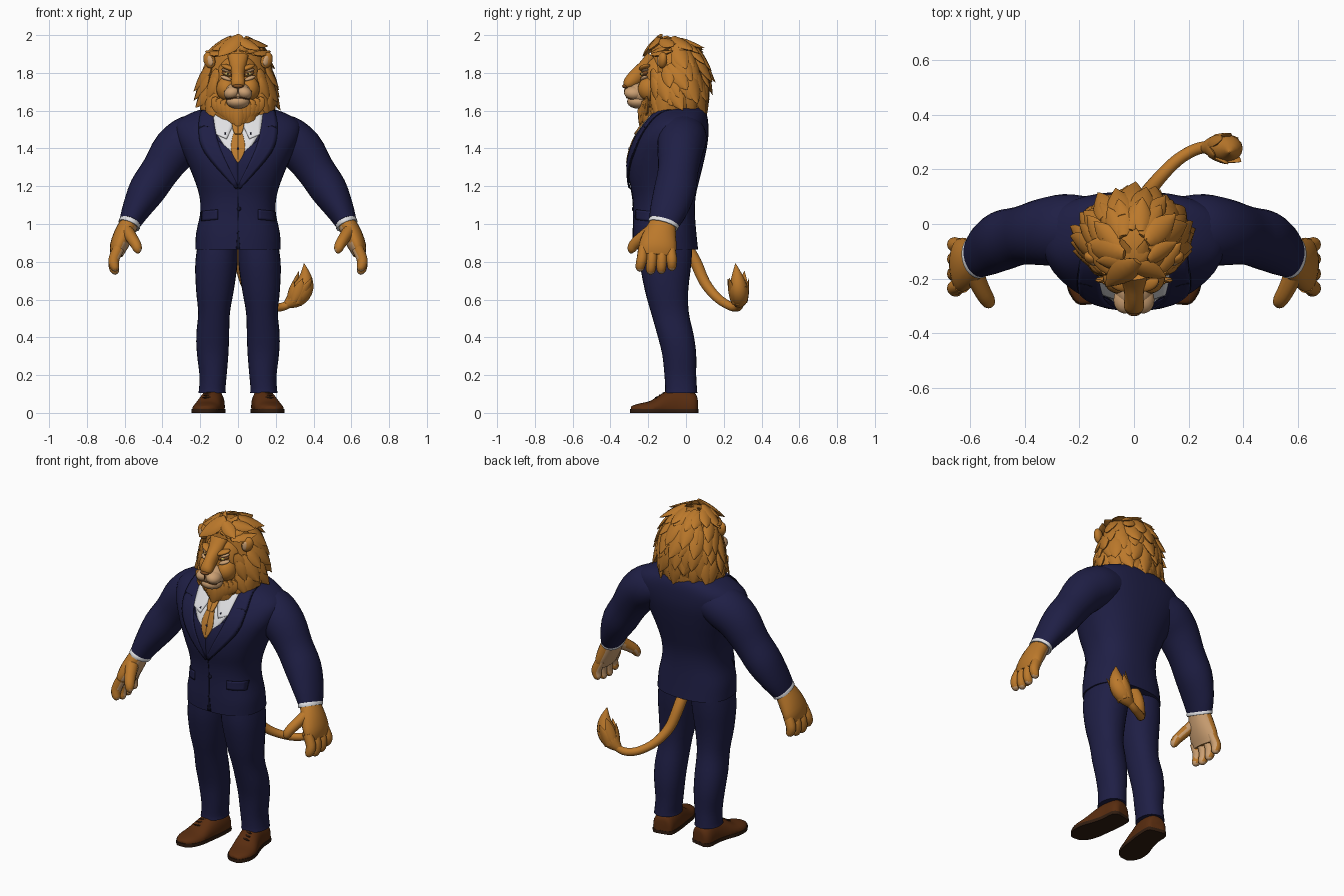
import bpy, bmesh, math, random
from mathutils import Vector, Euler
from mathutils.bvhtree import BVHTree

random.seed(4)
cube = bpy.data.objects.get("Cube")
if cube:
    bpy.data.objects.remove(cube, do_unlink=True)


def material(name, *rgb):
    m = bpy.data.materials.new(name)
    m.use_nodes = True
    m.diffuse_color = (*rgb, 1)
    m.node_tree.nodes["Principled BSDF"].inputs["Base Color"].default_value = (*rgb, 1)
    return m


FUR = material("golden fur", .5, .19, .024)
SHADE = material("brown fur", .22, .08, .018)
TAN = material("tan skin", .6, .35, .17)
NAVY = material("navy cloth", .0135, .0135, .06)
SEAM = material("dark seam", .006, .006, .022)
WHITE = material("white shirt", .75, .75, .77)
TIE = material("amber tie", .5, .2, .03)
LEATHER = material("brown leather", .1, .026, .005)
SOLE = material("dark sole", .03, .012, .005)
EYE = material("yellow eye", .6, .42, .1)


def finish(name, bm, mats, mirror=False, rule=None, angle=45, thick=0):
    bmesh.ops.recalc_face_normals(bm, faces=bm.faces)
    mesh = bpy.data.meshes.new(name)
    if rule:
        for f in bm.faces:
            f.material_index = rule(f.calc_center_median(), f.normal)
    bm.to_mesh(mesh)
    bm.free()
    ob = bpy.data.objects.new(name, mesh)
    bpy.context.collection.objects.link(ob)
    for m in mats:
        mesh.materials.append(m)
    bpy.ops.object.select_all(action='DESELECT')
    ob.select_set(True)
    bpy.context.view_layer.objects.active = ob
    bpy.ops.object.shade_smooth_by_angle(angle=math.radians(angle))
    if thick:
        s = ob.modifiers.new("thickness", 'SOLIDIFY')
        s.thickness, s.offset = thick, 0
    if mirror:
        ob.modifiers.new("mirror", 'MIRROR').use_mirror_merge = False
    return ob


def spline(rows, steps):
    """Catmull-Rom through rows of numbers."""
    rows = [Vector(r) for r in rows]
    out = []
    for i in range(len(rows) - 1):
        a, b, c, d = rows[max(i - 1, 0)], rows[i], rows[i + 1], rows[min(i + 2, len(rows) - 1)]
        for k in range(steps):
            t = k / steps
            out.append(b + (c - a) * (t / 2) + (a * 2 - b * 5 + c * 4 - d) * (t * t / 2)
                       + (b * 3 - a - c * 3 + d) * (t ** 3 / 2))
    return out + [rows[-1]]


def tube(bm, rows, ref=(1, 0, 0), n=20, p=2, steps=3, level=False, clamp=None):
    """Skin sections (x, y, z, radius along ref, other radius)."""
    rows, rings = spline(rows, steps), []
    for i, r in enumerate(rows):
        t = rows[min(i + 1, len(rows) - 1)].to_3d() - rows[max(i - 1, 0)].to_3d()
        t = Vector((0, 0, 1)) if level else t.normalized()
        a = Vector(ref)
        a = (a - t * a.dot(t)).normalized()
        b, ring = t.cross(a), []
        for k in range(n):
            c, s = math.cos(math.tau * k / n), math.sin(math.tau * k / n)
            c, s = (math.copysign(abs(v) ** (2 / p), v) for v in (c, s))
            v = Vector(r[:3]) + a * c * max(r[3], .001) + b * s * max(r[4], .001)
            if clamp:
                v.z = min(max(v.z, clamp[0]), clamp[1])
            ring.append(bm.verts.new(v))
        rings.append(ring)
    for lo, hi in zip(rings, rings[1:]):
        for k in range(n):
            bm.faces.new((lo[k], lo[k - 1], hi[k - 1], hi[k]))
    bm.faces.new(rings[0])
    bm.faces.new(rings[-1])


def loft(name, rows, mats, mirror=False, **kw):
    bm = bmesh.new()
    tube(bm, rows, **kw)
    return finish(name, bm, mats, mirror)


def ball(name, loc, size, mat, mirror=False, rot=(0, 0, 0)):
    bm = bmesh.new()
    bmesh.ops.create_uvsphere(bm, u_segments=20, v_segments=12, radius=1)
    turn = Euler([math.radians(r) for r in rot]).to_matrix()
    for v in bm.verts:
        v.co = turn @ Vector([c * s for c, s in zip(v.co, size)]) + Vector(loc)
    return finish(name, bm, [mat], mirror)


def tree(ob):
    return BVHTree.FromPolygons([v.co for v in ob.data.vertices],
                                [p.vertices[:] for p in ob.data.polygons])


def levels(rows):
    """Level sections from (z, half width, front y, back y)."""
    return [(0, (f + b) / 2, z, w, (b - f) / 2) for z, w, f, b in rows]


# Jacket body
jacket = loft("jacket_body", levels([
    (.865, .226, -.278, .064), (.95, .222, -.28, .055), (1.06, .2, -.278, .047),
    (1.15, .205, -.284, .052), (1.25, .237, -.303, .075), (1.35, .28, -.302, .099),
    (1.45, .325, -.27, .117), (1.53, .33, -.217, .118), (1.585, .255, -.175, .108),
    (1.62, .15, -.15, .085)]), [NAVY], n=40, p=2.4, level=True, steps=4)
chest = tree(jacket)


def plate(name, left, right, mat, lift, thick=.004, mirror=True):
    """Thin panel between two (x, z) lines, laid on the chest."""
    bm, grid, m = bmesh.new(), [], 5
    for a, b in zip(spline([(*q, 0) for q in left], 5), spline([(*q, 0) for q in right], 5)):
        row = []
        for k in range(m + 1):
            q = a.lerp(b, k / m)
            hit = chest.ray_cast(Vector((q.x, -1, q.y)), Vector((0, 1, 0)))[0]
            y = hit.y if hit else -.15
            row.append(bm.verts.new((q.x, y - lift, q.y)))
        grid.append(row)
    for r, s in zip(grid, grid[1:]):
        for k in range(m):
            bm.faces.new((r[k], r[k + 1], s[k + 1], s[k]))
    return finish(name, bm, [mat], mirror, thick=thick)


# Shirt, waistcoat, tie and lapels
plate("shirt_front", [(0, 1.6), (0, 1.5), (0, 1.35)], [(.15, 1.6), (.125, 1.5), (.03, 1.35)], WHITE, .003)
plate("waistcoat", [(0, 1.355), (0, 1.3), (0, 1.2)], [(.12, 1.455), (.09, 1.35), (.01, 1.2)], NAVY, .006)
plate("shirt_collar", [(.015, 1.55), (.03, 1.515), (.06, 1.45)], [(.135, 1.59), (.125, 1.53), (.118, 1.475)], WHITE, .01)
plate("collar_stud", [(.064, 1.482), (.064, 1.474)], [(.072, 1.482), (.072, 1.474)], SEAM, .013)
plate("tie_blade", [(0, 1.5), (0, 1.4), (0, 1.325)], [(.018, 1.5), (.038, 1.4), (.004, 1.325)], TIE, .01)
plate("tie_knot", [(0, 1.54), (0, 1.5), (0, 1.475)], [(.034, 1.54), (.027, 1.5), (.016, 1.475)], TIE, .016, .008)
plate("tie_pin", [(0, 1.405), (0, 1.395)], [(.006, 1.405), (.006, 1.395)], SEAM, .013)
plate("lapel_edge", [(.135, 1.61), (.12, 1.5), (.09, 1.39), (-.002, 1.195)],
      [(.195, 1.605), (.209, 1.5), (.176, 1.375), (.01, 1.184)], SEAM, .005)
plate("lapel", [(.135, 1.61), (.12, 1.5), (.09, 1.39), (0, 1.2)],
      [(.192, 1.605), (.206, 1.5), (.172, 1.38), (.01, 1.19)], NAVY, .01, .006)
plate("lapel_notch", [(.15, 1.515), (.18, 1.52), (.206, 1.515)], [(.15, 1.512), (.18, 1.516), (.206, 1.506)], SEAM, .013, .002)
plate("front_opening", [(-.002, 1.19), (-.002, 1), (-.01, .87)], [(.002, 1.19), (.002, 1), (.012, .87)], SEAM, .001, .003, False)
plate("pocket_edge", [(.107, 1.077), (.194, 1.068)], [(.107, 1.024), (.194, 1.015)], SEAM, .002)
plate("pocket_flap", [(.109, 1.075), (.192, 1.067)], [(.109, 1.026), (.192, 1.018)], NAVY, .004)
for z in (1.175, 1.08):
    ball("jacket_button", (.006, -.279, z), (.011, .008, .011), SEAM)

# Sleeves and cuffs
loft("sleeve", [(.16, -.015, 1.48, .115, .1), (.25, -.02, 1.455, .13, .122), (.335, -.03, 1.392, .122, .119),
                (.412, -.042, 1.282, .107, .102), (.482, -.06, 1.178, .11, .098),
                (.54, -.092, 1.075, .099, .075), (.572, -.118, 1.008, .082, .058)], [NAVY], True, ref=(0, 1, 0), n=28)
loft("shirt_cuff", [(.562, -.113, 1.022, .076, .052), (.572, -.118, 1.005, .083, .06),
                    (.578, -.122, .992, .081, .059)], [WHITE], True, ref=(0, 1, 0), n=28)


# Hands with paler palms and fingertips
def palm_rule(c, n):
    return int(n.x < -.5 and c.z < .96 and c.y > -.2 or n.x < -.6 and n.z < -.1 or n.z < -.6 and c.z < .775)


bm = bmesh.new()
tube(bm, [(.572, -.12, 1.01, .067, .048), (.604, -.138, .945, .087, .053), (.632, -.15, .88, .1, .047),
          (.643, -.155, .835, .09, .033)], ref=(0, 1, 0))
for i, drop in enumerate((.008, -.008, -.004, .012)):
    y, fan = -.228 + i * .049, (i - 1.5) * .003
    tube(bm, [(.63, y, .875, .025, .03), (.655, y + fan, .82, .028, .029), (.657, y + fan * 2 - .003, .78 + drop, .026, .027),
              (.648, y + fan * 2.4 - .005, .755 + drop, .022, .021), (.642, y + fan * 2.4 - .006, .743 + drop, .008, .008)],
         ref=(0, 1, 0), n=12)
tube(bm, [(.592, -.17, .97, .04, .035), (.562, -.235, .925, .034, .031), (.54, -.275, .89, .029, .028),
          (.531, -.288, .862, .022, .022), (.528, -.291, .845, .007, .007)], ref=(0, 1, 0), n=12)
finish("hand", bm, [FUR, TAN], True, palm_rule)

# Trousers and shoes
loft("trouser_leg", [(.105, -.105, .93, .1, .14), (.114, -.108, .8, .112, .137), (.122, -.103, .65, .1, .115),
                     (.127, -.085, .53, .084, .1), (.134, -.055, .41, .087, .096), (.134, -.036, .31, .083, .09),
                     (.132, -.03, .2, .072, .084), (.136, -.026, .13, .07, .084), (.137, -.026, .105, .073, .086)],
     [NAVY], True, n=28, p=2.2, level=True)
last = [(.13, .058, .03, .03, .05), (.132, .04, .03, .06, .08), (.135, -.04, .03, .064, .1),
        (.148, -.11, .025, .068, .084), (.165, -.18, .02, .075, .046), (.178, -.245, .02, .064, .03),
        (.186, -.282, .02, .035, .018), (.187, -.292, .02, .01, .01)]
loft("shoe", last, [LEATHER], True, n=24, p=2.3, clamp=(.018, .2))
loft("shoe_sole", [(x, y * 1.015, .012, a * 1.06, .05) for x, y, z, a, b in last],
     [SOLE], True, n=24, p=2.6, clamp=(0, .02))
for k in range(3):
    ball("shoe_lace", (.148 + k * .005, -.115 - k * .02, .105 - k * .012), (.032, .006, .005), SOLE, True, (0, 0, -12))

# Head and face
ball("face", (0, -.125, 1.755), (.12, .115, .155), FUR)
ball("cheek", (.06, -.19, 1.715), (.055, .065, .065), FUR, True)
loft("nose_bridge", [(0, -.18, 1.89, .055, .03), (0, -.217, 1.835, .042, .035), (0, -.262, 1.782, .035, .042),
                     (0, -.304, 1.744, .037, .032), (0, -.32, 1.728, .024, .014)], [FUR])
ball("snout", (0, -.235, 1.692), (.072, .082, .058), TAN)
ball("muzzle", (.029, -.274, 1.694), (.046, .055, .036), TAN, True, (0, 15, 15))
ball("chin", (0, -.25, 1.648), (.062, .062, .038), TAN)
ball("mouth_line", (.029, -.296, 1.667), (.032, .022, .003), SHADE, True, (0, 12, 20))
ball("nose", (0, -.32, 1.73), (.028, .018, .012), SHADE)
ball("nose_groove", (0, -.322, 1.704), (.0025, .006, .016), SHADE)
ball("eye_socket", (.056, -.22, 1.796), (.033, .016, .014), SHADE, True, (0, -14, 22))
ball("eye", (.056, -.23, 1.794), (.018, .01, .008), EYE, True, (0, -14, 22))
ball("pupil", (.053, -.239, 1.794), (.005, .004, .006), SOLE, True)
ball("under_eye", (.064, -.222, 1.772), (.032, .018, .011), TAN, True, (0, -20, 25))
ball("eyelid", (.066, -.217, 1.812), (.026, .017, .007), TAN, True, (0, -18, 25))
ball("brow", (.05, -.218, 1.828), (.045, .028, .014), FUR, True, (0, -20, 22))
ball("ear", (.152, -.125, 1.867), (.032, .024, .044), FUR, True, (0, 20, 25))
ball("ear_inside", (.15, -.143, 1.865), (.018, .009, .028), TAN, True, (0, 20, 25))

# Mane core
core = loft("mane_core", levels([
    (1.54, .07, -.195, .055), (1.59, .14, -.215, .075), (1.65, .178, -.205, .088), (1.72, .178, -.195, .097),
    (1.8, .162, -.185, .094), (1.88, .136, -.18, .068), (1.94, .095, -.17, .027), (1.97, .05, -.135, -.03)]),
    [FUR], n=32, level=True)
shell = tree(core)


def lock(bm, root, d, n, length, width, lift):
    """One flat pointed tuft that curls away from the surface."""
    rows = []
    for t, w in ((0, .4), (.25, .95), (.55, 1), (.8, .6), (1, .02)):
        c = root + d * length * t + n * lift * (.3 + t * t)
        rows.append((*c, width * w, width * w * .4))
    tube(bm, rows, ref=d.cross(n), n=8, steps=2)


# Mane tufts in rows, leaving the face and ears free
bm = bmesh.new()
for row in range(8):
    z = 1.585 + row * .052
    count = 19 if row < 5 else 27 - row * 2
    for k in range(count):
        ang = math.tau * (k + .5 * (row % 2) + random.uniform(-.25, .25)) / count
        out = Vector((math.cos(ang), math.sin(ang), 0))
        p, n, _, _ = shell.ray_cast(Vector((0, -.05, z)) + out, -out)
        if p is None or (p.y < -.1 and abs(p.x) < .135 and 1.61 < z < 1.9):
            continue
        if (Vector((abs(p.x), p.y, z)) - Vector((.14, -.125, 1.88))).length < .075:
            continue
        d = Vector((-p.x * 1.6, 0, -1)) if z < 1.66 else Vector((p.x * 1.2, .4, -.8))
        d += Vector((random.uniform(-.25, .25), random.uniform(-.2, .2), 0))
        d = (d - n * d.dot(n)).normalized()
        size = random.uniform(.8, 1.2)
        lock(bm, p - d * .055 * size, d, n, .155 * size, .04 * size, random.uniform(.01, .032))
# Beard
for k in range(-5, 6):
    drop = Vector((-k * .01, .01, -.1)).normalized()
    lock(bm, Vector((k * .026, -.245 + abs(k) * .008, 1.64 + abs(k) * .006)), drop, Vector((0, -1, 0)),
         .145 - abs(k) * .007, .03, .008)
# Side whiskers and the crest swept back from the forehead
for side in (-1, 1):
    for k in range(5):
        d = Vector((side * .25, .25, -1)).normalized()
        lock(bm, Vector((side * (.11 + k % 2 * .012), -.175, 1.82 - k * .042)), d,
             Vector((side * .6, -.7, 0)).normalized(), .13, .03, .012)
    for k in range(3):
        d = Vector((side * (.15 + k * .25), .85, .4 - k * .2)).normalized()
        lock(bm, Vector((side * (.018 + k * .03), -.18, 1.91 - k * .008)), d,
             Vector((side * .2, -.3, 1)).normalized(), .15, .032, .018)
finish("mane_tufts", bm, [FUR], angle=50)

# Tail and its tuft
loft("tail", [(.01, -.01, .9, .033, .033), (.015, .05, .8, .032, .032), (.04, .1, .69, .029, .029),
              (.09, .165, .61, .025, .025), (.16, .235, .565, .023, .023), (.23, .275, .56, .022, .022),
              (.29, .285, .59, .022, .022)], [FUR], steps=4, n=14)
bm = bmesh.new()
tube(bm, [(.255, .28, .57, .02, .02), (.303, .283, .605, .05, .045), (.342, .278, .655, .056, .05),
          (.357, .272, .715, .036, .034), (.35, .262, .79, .002, .002)], n=14)
axis = Vector((.45, -.05, 1)).normalized()
for k in range(7):
    n = axis.orthogonal().normalized()
    n.rotate(Euler((0, 0, math.tau * k / 7)))
    n = (n - axis * n.dot(axis)).normalized()
    lock(bm, Vector((.298, .282, .585)) + n * .034, axis, n, .11 + .025 * (k % 3), .027, .018)
finish("tail_tuft", bm, [FUR])
